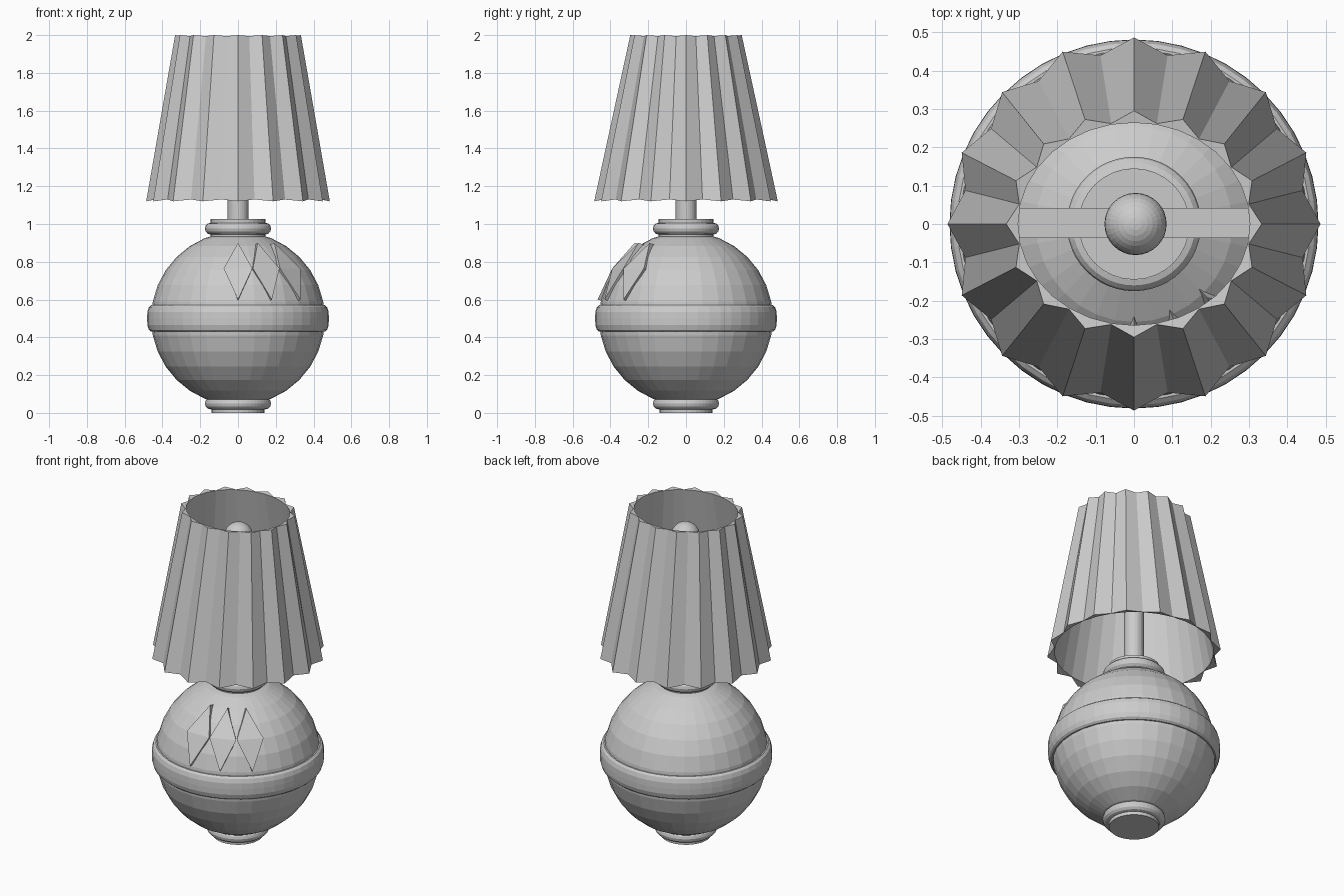
import bpy, bmesh, math
from math import sin, cos, pi, radians

if "Cube" in bpy.data.objects:
    bpy.data.objects.remove(bpy.data.objects["Cube"])

grey = bpy.data.materials.new("soft_grey")
grey.diffuse_color = (0.6, 0.6, 0.6, 1)
grey.use_nodes = True
grey.node_tree.nodes["Principled BSDF"].inputs["Base Color"].default_value = grey.diffuse_color


def finish(name, bm, smooth=False):
    bmesh.ops.recalc_face_normals(bm, faces=bm.faces[:])
    me = bpy.data.meshes.new(name)
    bm.to_mesh(me)
    bm.free()
    me.materials.append(grey)
    for p in me.polygons:
        p.use_smooth = smooth
    ob = bpy.data.objects.new(name, me)
    bpy.context.collection.objects.link(ob)
    return ob


def lathe(name, profile, seg=32, closed=False):
    """Spin (radius, z) points round z; open profiles get end caps."""
    bm = bmesh.new()
    rings = [[bm.verts.new((r * cos(2 * pi * i / seg), r * sin(2 * pi * i / seg), z))
              for i in range(seg)] for r, z in profile]
    pairs = list(zip(rings, rings[1:]))
    if closed:
        pairs.append((rings[-1], rings[0]))
    else:
        bm.faces.new(rings[0])
        bm.faces.new(rings[-1])
    for a, b in pairs:
        for i in range(seg):
            j = (i + 1) % seg
            bm.faces.new((a[i], a[j], b[j], b[i]))
    return finish(name, bm)


def ball(name, radius, loc):
    bm = bmesh.new()
    bmesh.ops.create_uvsphere(bm, u_segments=32, v_segments=16, radius=radius)
    bmesh.ops.translate(bm, verts=bm.verts[:], vec=loc)
    return finish(name, bm)


def collar(name, z):
    """Rounded ring round the neck or foot."""
    pts = [(0.145 + 0.03 * cos(2 * pi * k / 12), z + 0.031 * sin(2 * pi * k / 12))
           for k in range(12)]
    lathe(name, pts, 48, closed=True)


# Round body with middle band
ball("body", 0.46, (0, 0, 0.5))
lathe("middle_band", [(0.42, 0.43), (0.46, 0.43), (0.472, 0.44), (0.48, 0.465), (0.481, 0.5),
                      (0.48, 0.535), (0.472, 0.56), (0.46, 0.57), (0.42, 0.57)], 48, closed=True)

# Foot and neck
lathe("foot_disc", [(0.14, 0.0), (0.14, 0.08)], 32)
collar("foot_collar", 0.05)
lathe("neck_disc", [(0.145, 0.92), (0.145, 1.027)], 32)
collar("neck_collar", 0.975)

# Stem, bulb and the bar that carries the shade
lathe("stem", [(0.055, 1.0), (0.055, 1.78)], 32)
ball("bulb", 0.081, (0.004, 0, 1.84))
bm = bmesh.new()
bmesh.ops.create_cube(bm, size=1)
for v in bm.verts:
    v.co = (v.co.x * 0.68, v.co.y * 0.078 + 0.003, v.co.z * 0.02 + 1.73)
finish("shade_bar", bm)

# Pleated shade with a smooth lining, slightly oval at the top
bm = bmesh.new()
N = 32


def shade_ring(rx, ry, z, dip_x, dip_y, dip_z):
    out = []
    for i in range(N):
        a = 2 * pi * i / N
        x, y, h = (dip_x, dip_y, dip_z) if i % 2 else (rx, ry, z)
        out.append(bm.verts.new((x * cos(a), y * sin(a), h)))
    return out


loops = [shade_ring(0.302, 0.264, 1.995, 0.302, 0.264, 1.995),
         shade_ring(0.333, 0.295, 2.0, 0.305, 0.267, 1.995),
         shade_ring(0.486, 0.486, 1.12, 0.448, 0.448, 1.13),
         shade_ring(0.445, 0.445, 1.13, 0.445, 0.445, 1.13)]
for k in range(4):
    a, b = loops[k], loops[(k + 1) % 4]
    for i in range(N):
        j = (i + 1) % N
        bm.faces.new((a[i], a[j], b[j], b[i]))
finish("shade", bm)

# Three raised diamonds on the front right of the body, folded at mid height
half = radians(11)
for n in range(3):
    az = radians(-90 + 22.5 * n)
    bm = bmesh.new()
    layers = []
    for drop in (0.0, 0.05):
        pts = [(0.272, az, 0.9), (0.398, az + half, 0.765),
               (0.468, az, 0.6), (0.398, az - half, 0.765)]
        layers.append([bm.verts.new(((r - drop) * cos(a), (r - drop) * sin(a), z - drop * 0.3))
                       for r, a, z in pts])
    for t, r, b, l in layers:
        bm.faces.new((t, r, l))
        bm.faces.new((r, b, l))
    f, k = layers
    for i in range(4):
        j = (i + 1) % 4
        bm.faces.new((f[i], f[j], k[j], k[i]))
    finish("diamond_%d" % (n + 1), bm)
